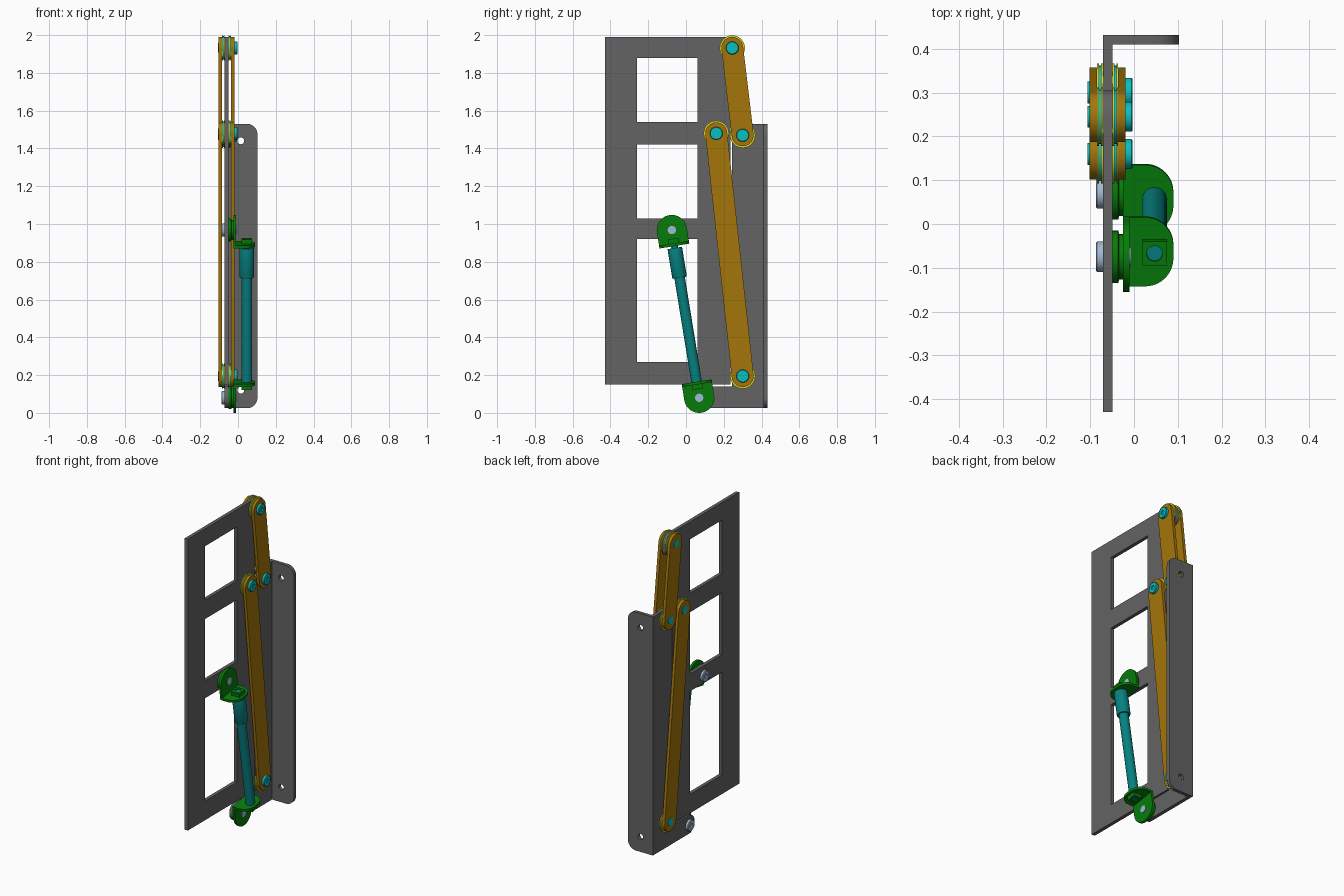
import bpy, bmesh, math
from mathutils import Vector, Matrix

if "Cube" in bpy.data.objects:
    bpy.data.objects.remove(bpy.data.objects["Cube"])


def material(name, rgb):
    m = bpy.data.materials.new(name)
    m.use_nodes = True
    m.diffuse_color = (*rgb, 1)
    m.node_tree.nodes["Principled BSDF"].inputs["Base Color"].default_value = (*rgb, 1)
    return m


STEEL = material("dark grey steel", (0.125, 0.125, 0.125))
GOLD = material("bronze gold", (0.37, 0.18, 0.003))
YELLOW = material("yellow", (0.72, 0.66, 0.02))
CYAN = material("bright cyan", (0.003, 0.52, 0.52))
TEAL = material("dark teal", (0.002, 0.22, 0.22))
GREEN = material("green", (0.002, 0.20, 0.003))
PALE = material("pale blue steel", (0.36, 0.49, 0.66))

X = Vector((1, 0, 0))


def frame(a, b, c, origin=(0, 0, 0)):
    """Matrix whose local axes are a, b, c."""
    m = Matrix((a, b, c)).transposed().to_4x4()
    m.translation = origin
    return m


SIDE = frame((0, 1, 0), (0, 0, 1), (1, 0, 0))      # local (y, z), thickness x
FACING = frame((1, 0, 0), (0, 0, 1), (0, -1, 0))   # local (x, z), thickness -y


def finish(bm, name, mat, matrix):
    bmesh.ops.transform(bm, matrix=matrix, verts=bm.verts)
    bmesh.ops.recalc_face_normals(bm, faces=bm.faces)
    me = bpy.data.meshes.new(name)
    bm.to_mesh(me)
    bm.free()
    me.materials.append(mat)
    ob = bpy.data.objects.new(name, me)
    bpy.context.collection.objects.link(ob)
    bpy.ops.object.select_all(action='DESELECT')
    ob.select_set(True)
    bpy.context.view_layer.objects.active = ob
    bpy.ops.object.shade_smooth_by_angle(angle=math.radians(35))
    return ob


def rounded(corners, steps=12):
    """Polygon of (u, v[, radius]) corners with filleted corners."""
    pts = []
    for i, c in enumerate(corners):
        p = Vector((c[0], c[1], 0))
        if len(c) < 3:
            pts.append(p)
            continue
        n = corners[(i + 1) % len(corners)]
        a = (Vector((*corners[i - 1][:2], 0)) - p).normalized()
        b = (Vector((*n[:2], 0)) - p).normalized()
        half = a.angle(b) / 2
        centre = p + (a + b).normalized() * c[2] / math.sin(half)
        t = c[2] / math.tan(half)
        s = (p + a * t - centre).normalized()
        e = (p + b * t - centre).normalized()
        pts += [centre + s.slerp(e, k / steps).normalized() * c[2] for k in range(steps + 1)]
    return [p for i, p in enumerate(pts) if (p - pts[i - 1]).length > 1e-5]


def rect(u0, v0, u1, v1):
    return rounded([(u0, v0), (u1, v0), (u1, v1), (u0, v1)])


def circle(u, v, r, n=24):
    return [Vector((u + r * math.cos(k * math.tau / n), v + r * math.sin(k * math.tau / n), 0))
            for k in range(n)]


def plate(name, mat, matrix, w0, w1, outline, holes=()):
    """Flat sheet with holes, extruded between w0 and w1."""
    bm = bmesh.new()
    for loop in (outline, *holes):
        vs = [bm.verts.new(p + Vector((0, 0, w0))) for p in loop]
        for i, v in enumerate(vs):
            bm.edges.new((vs[i - 1], v))
    bmesh.ops.triangle_fill(bm, edges=bm.edges, use_beauty=True, normal=(0, 0, 1))
    ext = bmesh.ops.extrude_face_region(bm, geom=bm.faces[:], use_keep_orig=True)
    top = [g for g in ext["geom"] if isinstance(g, bmesh.types.BMVert)]
    bmesh.ops.translate(bm, vec=(0, 0, w1 - w0), verts=top)
    return finish(bm, name, mat, matrix)


def lathe(name, mat, matrix, profile, n=32):
    """Revolve (radius, height) points around the local z axis."""
    bm = bmesh.new()
    vs = [bm.verts.new((r, 0, h)) for r, h in profile]
    es = [bm.edges.new(pair) for pair in zip(vs, vs[1:])]
    bmesh.ops.spin(bm, geom=vs + es, cent=(0, 0, 0), axis=(0, 0, 1),
                   angle=math.tau, steps=n, use_merge=True)
    bmesh.ops.remove_doubles(bm, verts=bm.verts, dist=1e-5)
    return finish(bm, name, mat, matrix)


def cylinder(name, mat, matrix, r, h0, h1):
    return lathe(name, mat, matrix, [(0, h0), (r, h0), (r, h1), (0, h1)])


def on_side(p):
    return frame((0, 1, 0), (0, 0, 1), (1, 0, 0), (0, *p))


# Sheet thickness of both main plates
SHEET = (-0.071, -0.049)

# Swinging panel with three windows and a hinge lug
plate("window_panel", STEEL, SIDE, *SHEET,
      rounded([(-0.43, 0.15), (0.235, 0.15), (0.235, 1.85), (0.305, 1.87, 0.03),
               (0.305, 1.99, 0.058), (-0.43, 1.99)]),
      [rect(-0.26, lo, 0.06, hi) for lo, hi in ((0.27, 0.92), (1.03, 1.42), (1.54, 1.88))])

# Fixed angle bracket: web with lower foot, and drilled mounting flange
plate("bracket_web", STEEL, SIDE, *SHEET,
      rounded([(0.015, 0.025, 0.055), (0.42, 0.025), (0.42, 1.53), (0.243, 1.53),
               (0.243, 0.14), (0.015, 0.14, 0.055)]))
plate("bracket_flange", STEEL, FACING, -0.432, -0.41,
      rounded([(-0.071, 0.025), (0.103, 0.025, 0.055), (0.103, 1.53, 0.055), (-0.071, 1.53)]),
      [circle(0.015, z, 0.018) for z in (0.12, 1.44)])


# Link arms on both sides of the sheet, with washers and pins at each pivot
def link(name, a, b):
    a, b = Vector((0, *a)), Vector((0, *b))
    v = (b - a).normalized()
    m = frame(v.cross(X), v, X, a)
    r, end = 0.058, (b - a).length + 0.058
    shape = rounded([(-r, -r, r), (r, -r, r), (r, end, r), (-r, end, r)])
    plate(name + "_outer", GOLD, m, -0.102, -0.084, shape)
    plate(name + "_inner", GOLD, m, -0.037, -0.019, shape)
    for i, p in enumerate((a, b)):
        place = on_side(p.yz)
        tag = f"{name}_{i}"
        for k, start in enumerate((-0.084, -0.049)):
            cylinder(f"{tag}_washer_{k}a", YELLOW, place, 0.067, start, start + 0.004)
            cylinder(f"{tag}_spacer_{k}", CYAN, place, 0.062, start + 0.004, start + 0.009)
            cylinder(f"{tag}_washer_{k}b", YELLOW, place, 0.067, start + 0.009, start + 0.013)
        lathe(tag + "_pin", CYAN, place,
              [(0, -0.106), (0.025, -0.106), (0.025, -0.019), (0.034, -0.019), (0.034, -0.006),
               (0.031, -0.003), (0.013, -0.003), (0.013, -0.010), (0, -0.010)])


link("long_link", (0.30, 0.195), (0.16, 1.48))
link("short_link", (0.30, 1.47), (0.245, 1.932))

# Strut running between two pivoting angle mounts
upper, lower = Vector((0, -0.075, 0.968)), Vector((0, 0.07, 0.08))
ROD_X = 0.047


def mount(name, pivot, target):
    v = (target - pivot).normalized()
    u = v.cross(X)
    upright, across = frame(u, v, X, pivot), frame(X, u, v, pivot)
    w = 0.08
    plate(name + "_ear", GREEN, upright, -0.025, -0.010,
          rounded([(-w, -w, w), (w, -w, w), (w, 0.086), (-w, 0.086)]))
    plate(name + "_shelf", GREEN, across, 0.071, 0.086,
          rounded([(-0.025, -w), (0.09, -w, 0.065), (0.09, w, 0.065), (-0.025, w)]))
    plate(name + "_nut", GREEN, across, 0.046, 0.071,
          rect(ROD_X - 0.028, -0.028, ROD_X + 0.028, 0.028), [circle(ROD_X, 0, 0.018)])
    cylinder(name + "_stud", TEAL, across @ Matrix.Translation((ROD_X, 0, 0)), 0.0178, 0.052, 0.1)
    lathe(name + "_bush", GREEN, on_side(pivot.yz),
          [(0, -0.049), (0.060, -0.049), (0.060, -0.036), (0.052, -0.034), (0.052, -0.025), (0, -0.025)])
    lathe(name + "_bolt", PALE, on_side(pivot.yz),
          [(0, -0.080), (0.014, -0.080), (0.014, -0.087), (0.032, -0.087), (0.035, -0.084),
           (0.035, -0.071), (0.022, -0.071), (0.022, -0.007), (0, -0.007)])
    return across @ Matrix.Translation((ROD_X, 0, 0))


strut = mount("upper_mount", upper, lower)
mount("lower_mount", lower, upper)
length = (lower - upper).length
lathe("strut_barrel", TEAL, strut,
      [(0, 0.096), (0.038, 0.096), (0.039, 0.10), (0.039, 0.25), (0.036, 0.256), (0, 0.256)])
cylinder("strut_rod", TEAL, strut, 0.028, 0.25, length - 0.086)
